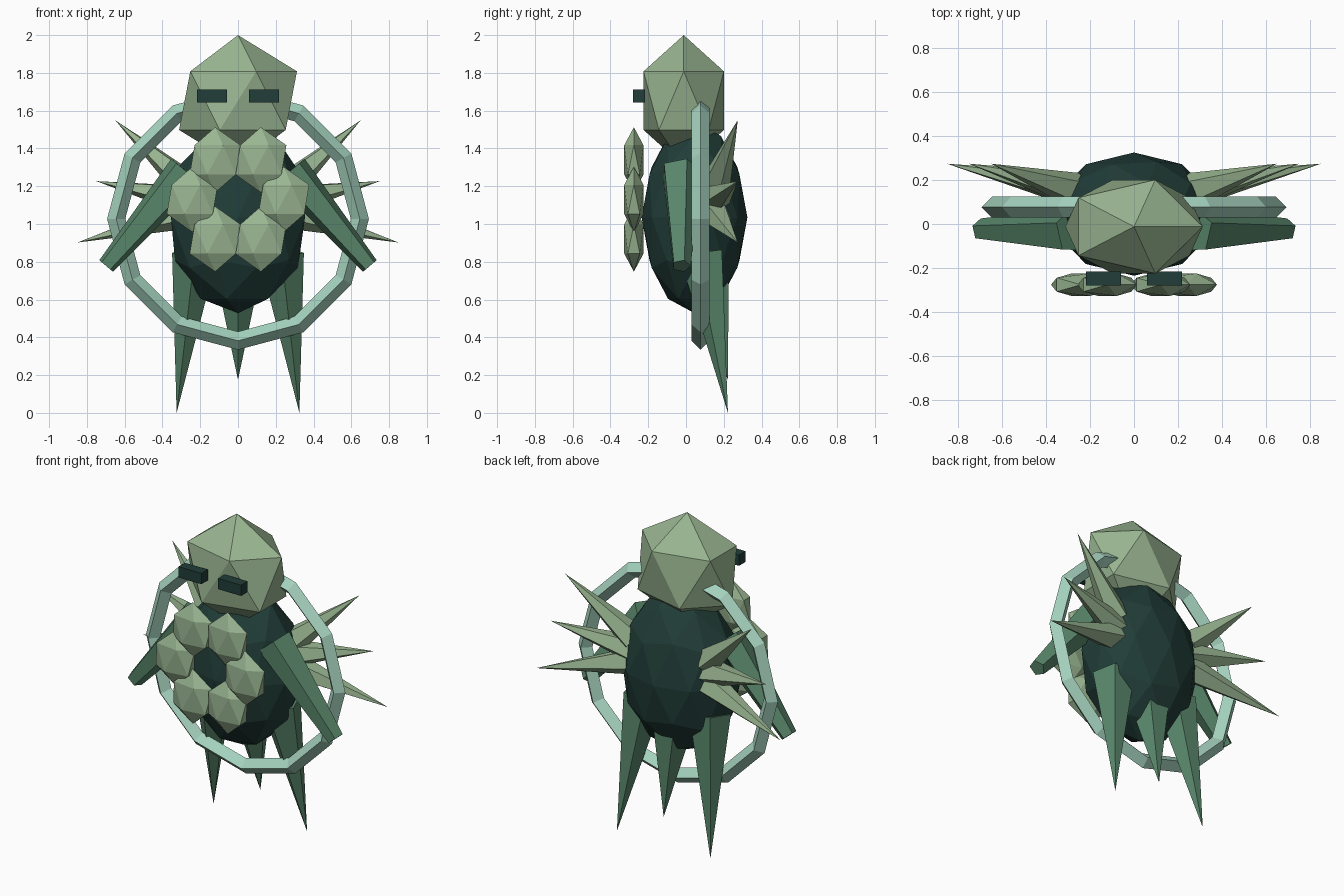
import bpy
import math
from mathutils import Vector

if "Cube" in bpy.data.objects:
    bpy.data.objects.remove(bpy.data.objects["Cube"])


def material(name, rgb):
    """Flat colour given as sRGB 0-255, stored as linear."""
    lin = [((c / 255 + 0.055) / 1.055) ** 2.4 for c in rgb]
    mat = bpy.data.materials.new(name)
    mat.diffuse_color = (*lin, 1)
    mat.use_nodes = True
    mat.node_tree.nodes["Principled BSDF"].inputs["Base Color"].default_value = mat.diffuse_color
    return mat


DARK = material("dark_teal", (33, 61, 56))
SAGE = material("sage", (153, 181, 145))
GREEN = material("leaf_green", (89, 135, 107))
MINT = material("pale_mint", (165, 210, 190))


def finish(name, mat):
    ob = bpy.context.object
    ob.name = name
    ob.data.materials.append(mat)
    return ob


def ball(name, mat, loc, radii, level):
    bpy.ops.mesh.primitive_ico_sphere_add(subdivisions=level, radius=1, location=loc)
    bpy.context.object.scale = radii
    return finish(name, mat)


def taper(name, mat, start, end, r1, r2, sides):
    """Cone or tapered prism running from start to end."""
    a, b = Vector(start), Vector(end)
    bpy.ops.mesh.primitive_cone_add(vertices=sides, radius1=r1, radius2=r2,
                                    depth=(b - a).length, location=(a + b) / 2)
    ob = bpy.context.object
    ob.rotation_euler = Vector((0, 0, 1)).rotation_difference(b - a).to_euler()
    return finish(name, mat)


# Body and head
ball("body", DARK, (0, 0.045, 1.035), (0.373, 0.28, 0.507), 2)
ball("head", SAGE, (0, -0.012, 1.653), (0.349, 0.25, 0.347), 1)

# Ring of six petals on the chest
for i in range(6):
    a = math.radians(60 * i)
    ball(f"petal_{i + 1}", SAGE,
         (0.242 * math.cos(a), -0.276, 1.13 + 0.242 * math.sin(a)),
         (0.151, 0.06, 0.173), 1)

# Hoop around the body
bpy.ops.mesh.primitive_torus_add(major_segments=12, minor_segments=4,
                                 major_radius=0.645, minor_radius=0.048,
                                 location=(0, 0.077, 1.027),
                                 rotation=(math.pi / 2, 0, 0))
finish("hoop", MINT)

# Paired parts
for side, s in (("left", -1), ("right", 1)):
    # Eye
    bpy.ops.mesh.primitive_cube_add(size=1, location=(s * 0.138, -0.248, 1.677))
    bpy.context.object.scale = (0.159, 0.064, 0.068)
    finish(f"{side}_eye", DARK)

    # Arm
    taper(f"{side}_arm", GREEN, (s * 0.275, -0.03, 1.28), (s * 0.698, -0.025, 0.778),
          0.108, 0.05, 5)

    # Long tail spike
    taper(f"{side}_tail_spike", GREEN, (s * 0.23, 0.09, 0.84), (s * 0.325, 0.222, 0.0),
          0.125, 0, 5)

    # Fan of three back spikes
    for i, (base_z, tip_x, tip_z) in enumerate(((1.2, 0.65, 1.55),
                                                (1.13, 0.75, 1.227),
                                                (1.06, 0.85, 0.902))):
        taper(f"{side}_back_spike_{i + 1}", SAGE, (s * 0.26, 0.15, base_z),
              (s * tip_x, 0.274, tip_z), 0.085, 0, 5)

# Middle tail spike
taper("middle_tail_spike", GREEN, (0, 0.13, 0.72), (0, 0.222, 0.175), 0.12, 0, 5)
